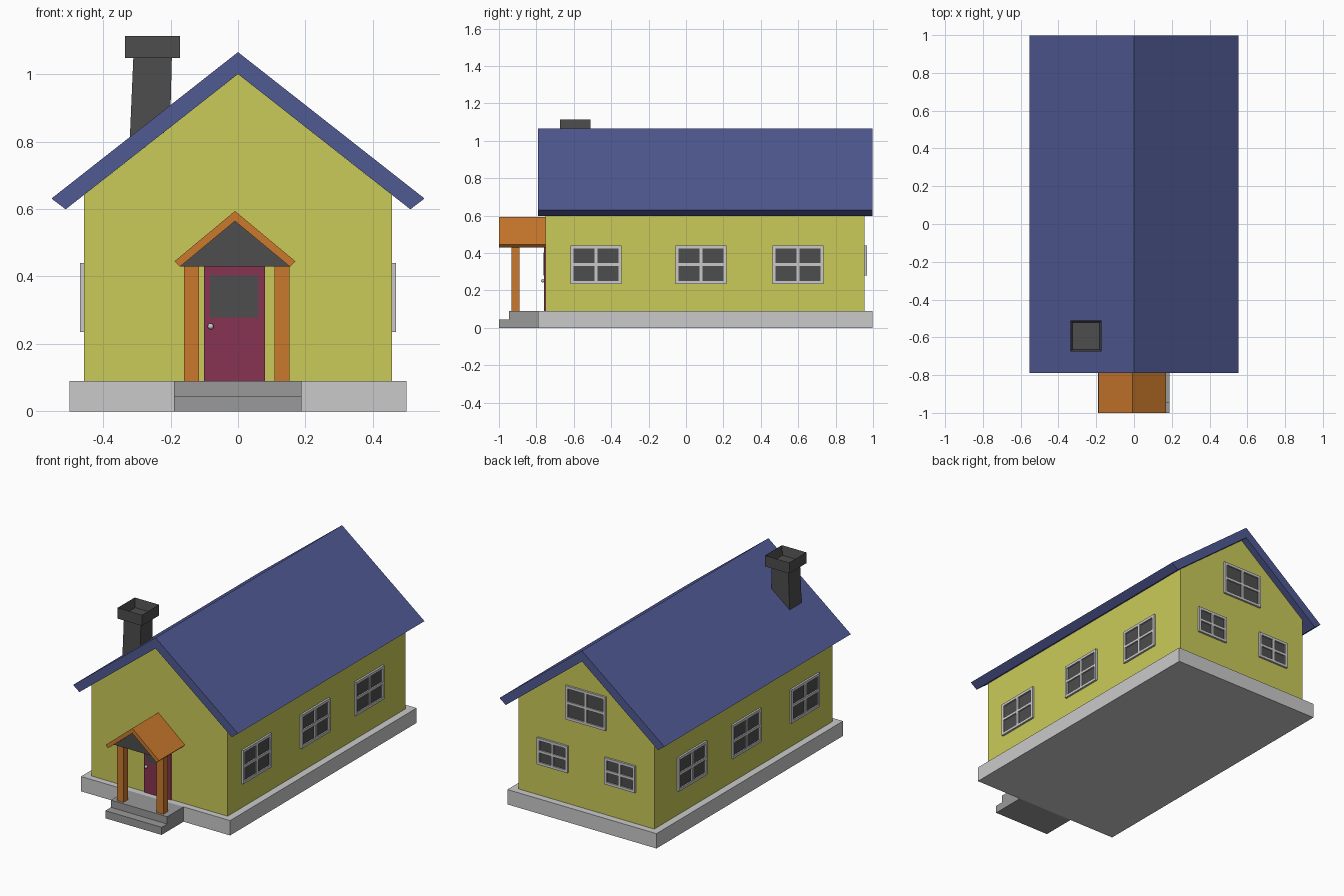
import bpy, bmesh, math
from mathutils import Matrix, Vector

if "Cube" in bpy.data.objects:
    bpy.data.objects.remove(bpy.data.objects["Cube"])


def material(name, *rgb):
    m = bpy.data.materials.new(name)
    m.use_nodes = True
    m.diffuse_color = (*rgb, 1)
    m.node_tree.nodes["Principled BSDF"].inputs["Base Color"].default_value = (*rgb, 1)
    return m


YELLOW = material("yellow wall", 0.59, 0.59, 0.10)
BLUE = material("blue roof", 0.08, 0.10, 0.29)
PALE = material("pale grey", 0.59, 0.59, 0.59)
STONE = material("step grey", 0.32, 0.32, 0.32)
DARK = material("dark grey", 0.075, 0.075, 0.075)
ORANGE = material("orange wood", 0.59, 0.19, 0.025)
MAROON = material("maroon door", 0.25, 0.034, 0.085)


def finish(name, bm, mat):
    bmesh.ops.recalc_face_normals(bm, faces=bm.faces)
    mesh = bpy.data.meshes.new(name)
    bm.to_mesh(mesh)
    bm.free()
    mesh.materials.append(mat)
    ob = bpy.data.objects.new(name, mesh)
    bpy.context.collection.objects.link(ob)
    return ob


def add_box(bm, x, y, z):
    """Add a box given its (min, max) on each axis."""
    size = [b - a for a, b in (x, y, z)]
    mid = [(a + b) / 2 for a, b in (x, y, z)]
    mat = Matrix.Translation(mid) @ Matrix.Diagonal((*size, 1))
    return bmesh.ops.create_cube(bm, size=1, matrix=mat)["verts"]


def box(name, x, y, z, mat):
    bm = bmesh.new()
    add_box(bm, x, y, z)
    return finish(name, bm, mat)


def prism(name, profile, y0, y1, mat):
    """Extrude an (x, z) profile along y."""
    bm = bmesh.new()
    face = bm.faces.new([bm.verts.new((x, y0, z)) for x, z in profile])
    new = bmesh.ops.extrude_face_region(bm, geom=[face])["geom"]
    verts = [v for v in new if isinstance(v, bmesh.types.BMVert)]
    bmesh.ops.translate(bm, vec=(0, y1 - y0, 0), verts=verts)
    return finish(name, bm, mat)


def gable_roof(name, cx, outer, inner, ridge, y0, y1, mat):
    """Chevron slab: outer and inner eave points, ridge top and underside heights."""
    (ox, oz), (ix, iz) = outer, inner
    top, under = ridge
    prism(name, [(cx - ox, oz), (cx, top), (cx + ox, oz),
                 (cx + ix, iz), (cx, under), (cx - ix, iz)], y0, y1, mat)


def window(name, centre, width, height, angle):
    """Four-pane window, modelled facing -y and then turned about z."""
    w, h, bar, depth = width / 2, height / 2, 0.016, 0.012
    place = Matrix.Translation(centre) @ Matrix.Rotation(angle, 4, "Z")
    frame = bmesh.new()
    y = (-depth, 0.005)
    for x in (-w, -bar / 2, w - bar):
        add_box(frame, (x, x + bar), y, (-h, h))
    for z in (-h, -bar / 2, h - bar):
        for x in ((-w + bar, -bar / 2), (bar / 2, w - bar)):
            add_box(frame, x, y, (z, z + bar))
    finish(name + "_frame", frame, PALE).matrix_world = place
    glass = box(name + "_glass", (-w + bar, w - bar), (-0.004, 0.004),
                (-h + bar, h - bar), DARK)
    glass.matrix_world = place


# House body, foundation and main roof
box("foundation", (-0.5, 0.5), (-0.79, 0.997), (0, 0.09), PALE)
prism("walls", [(-0.456, 0.09), (0.456, 0.09), (0.456, 0.642), (0, 1), (-0.456, 0.642)],
      -0.751, 0.955, YELLOW)
gable_roof("main_roof", 0, (0.553, 0.631), (0.511, 0.599), (1.065, 1.0), -0.79, 0.997, BLUE)

# Chimney: slightly leaning shaft and hollow cap
prism("chimney_shaft", [(-0.322, 0.78), (-0.203, 0.78), (-0.196, 1.055), (-0.31, 1.055)],
      -0.65, -0.536, DARK)
cap = bmesh.new()
add_box(cap, (-0.335, -0.172), (-0.674, -0.511), (1.047, 1.113))
cap.faces.ensure_lookup_table()
top = max(cap.faces, key=lambda f: f.calc_center_median().z)
bmesh.ops.inset_region(cap, faces=[top], thickness=0.014)
bmesh.ops.translate(cap, vec=(0, 0, -0.055), verts=top.verts)
finish("chimney_cap", cap, DARK)

# Porch steps
box("lower_step", (-0.19, 0.188), (-1, -0.79), (0, 0.046), STONE)
box("upper_step", (-0.19, 0.188), (-0.947, -0.79), (0.046, 0.09), STONE)

# Porch posts, gable filling and roof
for side, x in (("right", -0.16), ("left", 0.108)):
    box(side + "_post", (x, x + 0.044), (-0.933, -0.889), (0.09, 0.435), ORANGE)
prism("porch_gable", [(-0.172, 0.43), (0.154, 0.43), (-0.009, 0.564)], -0.945, -0.75, DARK)
gable_roof("porch_roof", -0.009, (0.179, 0.445), (0.163, 0.429), (0.594, 0.564),
           -1, -0.75, ORANGE)

# Door with pane and knob
box("door", (-0.101, 0.08), (-0.758, -0.75), (0.09, 0.432), MAROON)
box("door_pane", (-0.083, 0.061), (-0.761, -0.757), (0.279, 0.403), DARK)
knob = bmesh.new()
bmesh.ops.create_uvsphere(knob, u_segments=12, v_segments=8, radius=0.009,
                          matrix=Matrix.Translation((-0.081, -0.766, 0.252)))
for f in knob.faces:
    f.smooth = True
finish("door_knob", knob, PALE)

# Side windows, the same on both long walls
for i, y in enumerate((-0.481, 0.081, 0.599), 1):
    for side, s in (("left", 1), ("right", -1)):
        window(f"{side}_window_{i}", Vector((s * 0.456, y, 0.338)), 0.273, 0.204,
               s * math.pi / 2)

# Back windows: two small, one large in the gable
for side, x in (("left", 0.222), ("right", -0.23)):
    window(f"back_{side}_window", Vector((x, 0.955, 0.36)), 0.206, 0.162, math.pi)
window("back_gable_window", Vector((0, 0.955, 0.705)), 0.27, 0.204, math.pi)
